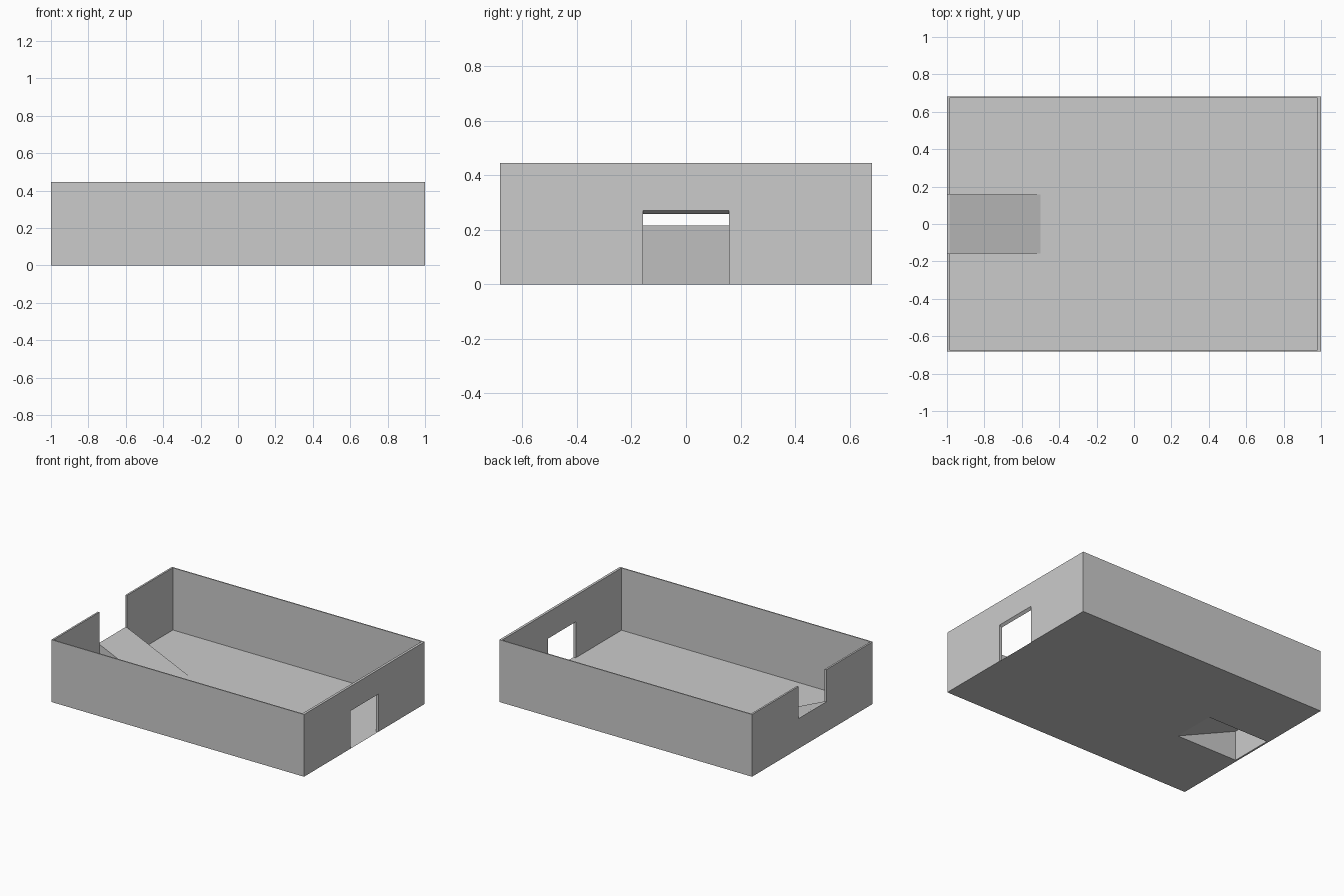
import bpy, bmesh

if "Cube" in bpy.data.objects:
    bpy.data.objects.remove(bpy.data.objects["Cube"])

HX, HY, H = 1.0, 0.682, 0.445        # outer half sizes and height
LEFT, RIGHT, SIDE = -0.987, 0.982, 0.674  # inner wall faces
W = 0.157                            # half width of door, notch and ramp
RAMP_X, RAMP_Z = -0.5, 0.215


def make_object(name, bm):
    mesh = bpy.data.meshes.new(name)
    bm.to_mesh(mesh)
    bm.free()
    ob = bpy.data.objects.new(name, mesh)
    bpy.context.collection.objects.link(ob)
    return ob


def prism(name, profile, y):
    """Extrude an (x, z) profile from -y to y."""
    bm = bmesh.new()
    face = bm.faces.new([bm.verts.new((px, -y, pz)) for px, pz in profile])
    new = bmesh.ops.extrude_face_region(bm, geom=[face])["geom"]
    verts = [v for v in new if isinstance(v, bmesh.types.BMVert)]
    bmesh.ops.translate(bm, verts=verts, vec=(0, 2 * y, 0))
    bmesh.ops.recalc_face_normals(bm, faces=bm.faces)
    return make_object(name, bm)


def rect(x0, x1, z0, z1):
    return [(x0, z0), (x1, z0), (x1, z1), (x0, z1)]


# Walls: a block hollowed out, with an open notch and a doorway cut through
walls = prism("walls", rect(-HX, HX, 0, H), HY)
door_slope = 0.013 / (HX - RIGHT)    # door head slopes down towards the inside
cutters = [
    prism("interior_cutter", rect(LEFT, RIGHT, -0.1, H + 0.1), SIDE),
    prism("notch_cutter", rect(-1.1, -0.9, RAMP_Z, H + 0.1), W),
    prism("door_cutter", [(0.95, -0.1), (1.05, -0.1),
                          (1.05, 0.27 + 0.05 * door_slope),
                          (0.95, 0.27 - 0.05 * door_slope)], W),
]
for cutter in cutters:
    mod = walls.modifiers.new(cutter.name, 'BOOLEAN')
    mod.operation = 'DIFFERENCE'
    mod.solver = 'EXACT'
    mod.object = cutter

# Bake the cuts and discard the cutters
bpy.context.view_layer.objects.active = walls
for mod in list(walls.modifiers):
    bpy.ops.object.modifier_apply(modifier=mod.name)
for cutter in cutters:
    bpy.data.objects.remove(cutter)

# Floor sheet with an opening under the ramp and a strip across the doorway
bm = bmesh.new()
xs, ys = [LEFT, RAMP_X, RIGHT, HX], [-SIDE, -W, W, SIDE]
for i in range(3):
    for j in range(3):
        if (i == 0 and j == 1) or (i == 2 and j != 1):
            continue
        bm.faces.new([bm.verts.new((xs[a], ys[b], 0)) for a, b in
                      ((i, j), (i + 1, j), (i + 1, j + 1), (i, j + 1))])
bmesh.ops.remove_doubles(bm, verts=bm.verts, dist=1e-5)
make_object("floor", bm)

# Hollow ramp rising to the notch
bm = bmesh.new()
fr = [bm.verts.new((x, -W, z)) for x, z in ((LEFT, 0), (RAMP_X, 0), (LEFT, RAMP_Z))]
bk = [bm.verts.new((v.co.x, W, v.co.z)) for v in fr]
bm.faces.new(fr)
bm.faces.new(bk[::-1])
bm.faces.new((fr[1], bk[1], bk[2], fr[2]))
make_object("ramp", bm)
